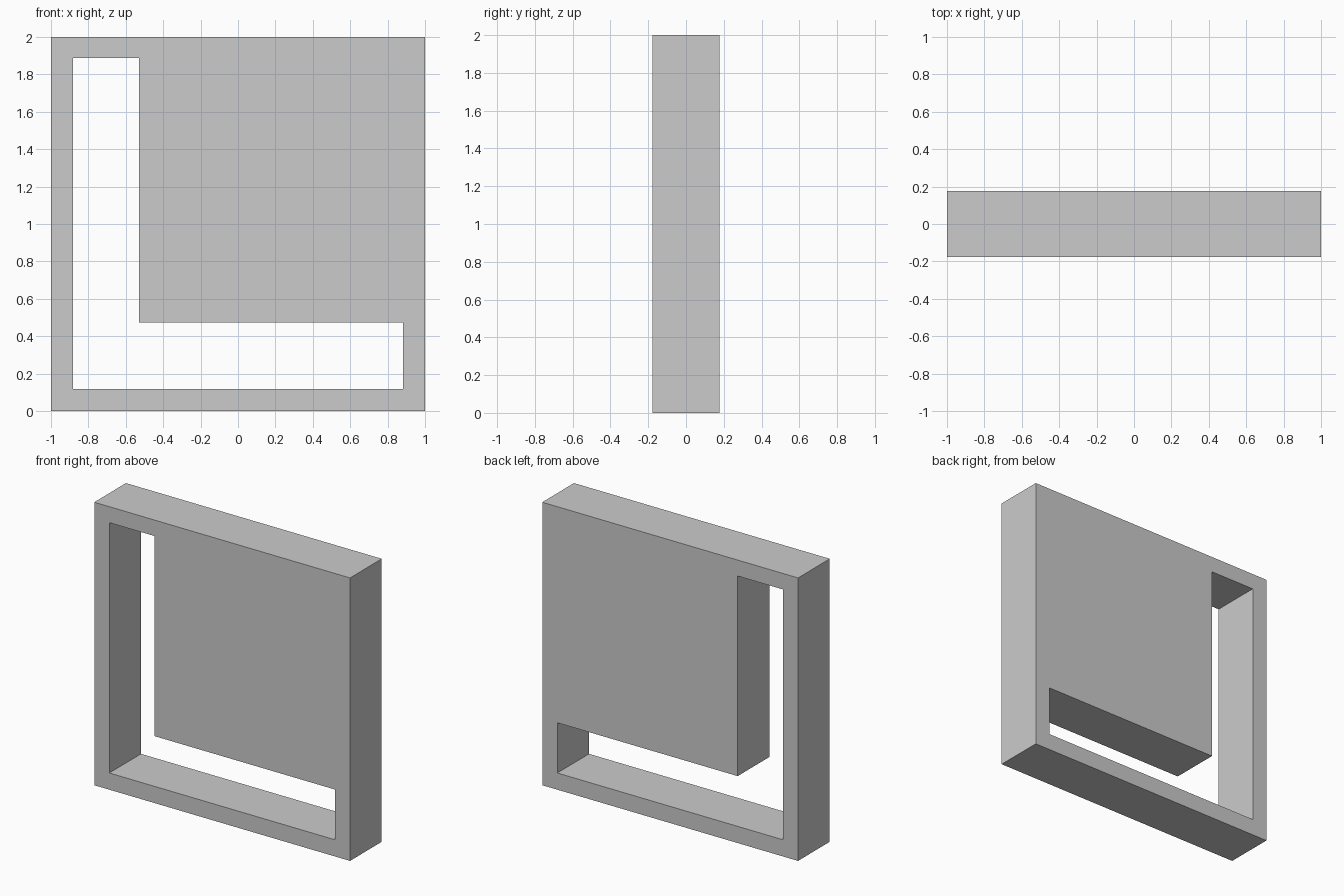
import bpy, math

if "Cube" in bpy.data.objects:
    bpy.data.objects.remove(bpy.data.objects["Cube"])

# Front profile: square outline with an L-shaped window (x, z)
outline = [(-1, 0), (1, 0), (1, 2), (-1, 2)]
window = [(-0.882, 0.118), (0.882, 0.118), (0.882, 0.473),
          (-0.528, 0.473), (-0.528, 1.887), (-0.882, 1.887)]

curve = bpy.data.curves.new("panel_profile", 'CURVE')
curve.dimensions = '2D'
curve.fill_mode = 'BOTH'
curve.extrude = 0.177  # half the panel depth

for points in (outline, window):
    spline = curve.splines.new('POLY')
    spline.points.add(len(points) - 1)
    for p, (x, z) in zip(spline.points, points):
        p.co = (x, z, 0, 1)
    spline.use_cyclic_u = True
    spline.use_smooth = False

# Slab with the L-shaped opening, stood upright
panel = bpy.data.objects.new("panel_with_l_opening", curve)
bpy.context.collection.objects.link(panel)
panel.rotation_euler.x = math.pi / 2
bpy.context.view_layer.objects.active = panel
panel.select_set(True)
bpy.ops.object.convert(target='MESH')
panel = bpy.context.object

# Weld the caps to the walls and keep the faces flat
bpy.ops.object.mode_set(mode='EDIT')
bpy.ops.mesh.select_all(action='SELECT')
bpy.ops.mesh.remove_doubles(threshold=0.0001)
bpy.ops.mesh.normals_make_consistent(inside=False)
bpy.ops.mesh.dissolve_limited(angle_limit=math.radians(1))
bpy.ops.object.mode_set(mode='OBJECT')
bpy.ops.object.shade_flat()
